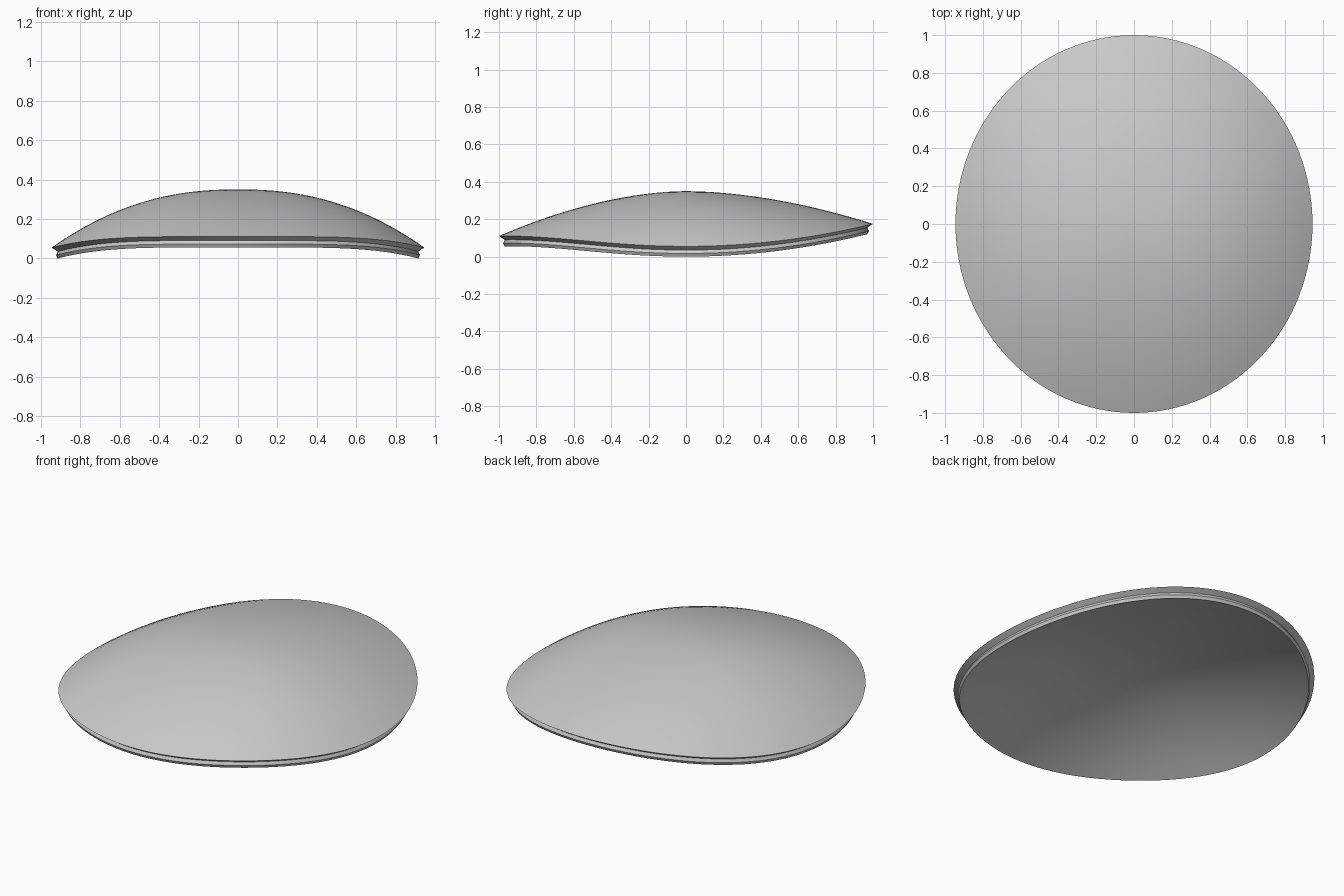
import bpy, bmesh, math

if "Cube" in bpy.data.objects:
    bpy.data.objects.remove(bpy.data.objects["Cube"])

RX, RY = 0.945, 1.0      # half width and half length of the outline
CROWN = 0.35             # height of the dome centre
SEG, RINGS = 128, 20


def rim_height(c):
    """Saddle-shaped rim: low at the sides, raised at front and back."""
    return 0.055 + 0.12 * c * c - (0.065 * c ** 4 if c < 0 else 0.0)


def ring(bm, point):
    return [bm.verts.new(point(2 * math.pi * i / SEG)) for i in range(SEG)]


def dome_point(r, inset, drop_mid, drop_rim):
    """Point function for a ring at fraction r of a dome surface."""
    def point(a):
        c, s = math.sin(a), math.cos(a)
        power = 1.8 * c * c + 2.27 * s * s
        top, low = CROWN - drop_mid, rim_height(c) - drop_rim
        return ((RX - inset) * r * s, (RY - inset) * r * c,
                top - (top - low) * r ** power)
    return point


bm = bmesh.new()
fractions = [i / RINGS for i in range(1, RINGS + 1)]

# outer dome, from the crown to the rim
crown = bm.verts.new((0, 0, CROWN))
rings = [ring(bm, dome_point(r, 0, 0, 0)) for r in fractions]

# edge wall: undercut groove, then a bevelled ridge
for inset, drop in ((0.031, 0.020), (0.022, 0.038)):
    rings.append(ring(bm, dome_point(1, inset, 0, drop)))

# inner dome, from the lower edge back to the centre
rings += [ring(bm, dome_point(r, 0.031, 0.06, 0.055)) for r in reversed(fractions)]
hollow = bm.verts.new((0, 0, CROWN - 0.06))

for i in range(SEG):
    j = (i + 1) % SEG
    bm.faces.new((crown, rings[0][i], rings[0][j]))
    for a, b in zip(rings, rings[1:]):
        bm.faces.new((a[i], b[i], b[j], a[j]))
    bm.faces.new((rings[-1][i], hollow, rings[-1][j]))
bmesh.ops.recalc_face_normals(bm, faces=bm.faces)

mesh = bpy.data.meshes.new("curved_lens")
bm.to_mesh(mesh)
bm.free()

grey = bpy.data.materials.new("light grey")
grey.diffuse_color = (0.6, 0.6, 0.6, 1)
grey.use_nodes = True
grey.node_tree.nodes["Principled BSDF"].inputs["Base Color"].default_value = grey.diffuse_color
mesh.materials.append(grey)

lens = bpy.data.objects.new("curved_lens", mesh)
bpy.context.collection.objects.link(lens)
bpy.context.view_layer.objects.active = lens
lens.select_set(True)
bpy.ops.object.shade_smooth_by_angle(angle=math.radians(30))
